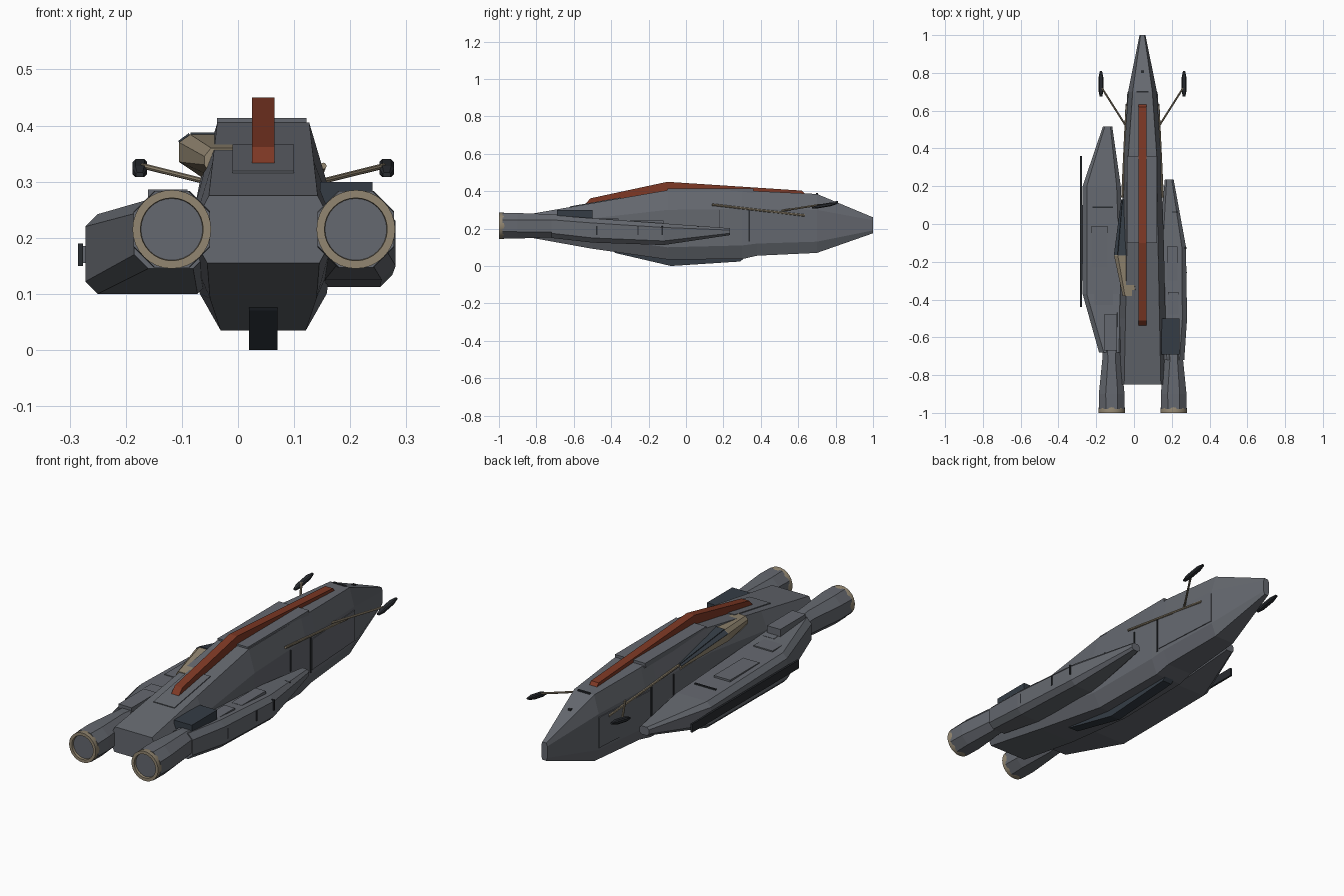
import bpy, bmesh, math
from mathutils import Vector

cube = bpy.data.objects.get("Cube")
if cube:
    bpy.data.objects.remove(cube, do_unlink=True)

AXIS = 0.045  # centre line of the hull


def material(name, r, g, b):
    m = bpy.data.materials.new(name)
    m.use_nodes = True
    m.diffuse_color = (r, g, b, 1)
    bsdf = m.node_tree.nodes["Principled BSDF"]
    bsdf.inputs["Base Color"].default_value = (r, g, b, 1)
    bsdf.inputs["Roughness"].default_value = 0.7
    return m


GREY = material("hull grey", 0.13, 0.14, 0.16)
NAVY = material("dark navy", 0.035, 0.046, 0.06)
BLACK = material("near black", 0.022, 0.025, 0.03)
TAN = material("warm tan", 0.29, 0.24, 0.165)
RED = material("rust red", 0.21, 0.04, 0.018)


def finish(name, bm, *mats):
    bmesh.ops.recalc_face_normals(bm, faces=bm.faces)
    me = bpy.data.meshes.new(name)
    bm.to_mesh(me)
    bm.free()
    for m in mats:
        me.materials.append(m)
    ob = bpy.data.objects.new(name, me)
    bpy.context.collection.objects.link(ob)
    return ob


def loft(name, rings, *mats):
    """Skin a list of equal point rings and cap both ends."""
    bm = bmesh.new()
    loops = [[bm.verts.new(p) for p in ring] for ring in rings]
    n = len(loops[0])
    for a, b in zip(loops, loops[1:]):
        for i in range(n):
            j = (i + 1) % n
            bm.faces.new((a[i], a[j], b[j], b[i]))
    bm.faces.new(loops[0])
    bm.faces.new(loops[-1])
    return finish(name, bm, *mats)


def section(y, x0, x1, it, ib, zb, zl, zu, zt):
    """Eight-sided section: sides x0..x1, top and bottom inset by it and ib."""
    return [(x0, y, zl), (x0, y, zu), (x0 + it, y, zt), (x1 - it, y, zt),
            (x1, y, zu), (x1, y, zl), (x1 - ib, y, zb), (x0 + ib, y, zb)]


def chamfered(y, x0, x1, zb, zt, c):
    return section(y, x0, x1, c, c, zb, zb + c, zt - c, zt)


def box(name, mat, x0, x1, y0, y1, z0, z1):
    rings = [[(x0, y, z0), (x1, y, z0), (x1, y, z1), (x0, y, z1)] for y in (y0, y1)]
    return loft(name, rings, mat)


def slab(name, mat, profile, x0, x1):
    """Side profile of (y, z) points given a width."""
    return loft(name, [[(x, y, z) for y, z in profile] for x in (x0, x1)], mat)


def plate(name, mat, corners, outward, thick=0.004):
    """Thin panel lying on a face, raised along its normal."""
    c = [Vector(p) for p in corners]
    n = (c[1] - c[0]).cross(c[2] - c[0]).normalized()
    if n.dot(Vector(outward)) < 0:
        n = -n
    return loft(name, [[p - n * thick for p in c], [p + n * thick for p in c]], mat)


def rod(name, mat, a, b, r, sides=8):
    a, b = Vector(a), Vector(b)
    q = (b - a).to_track_quat("Z", "Y")
    circle = [q @ Vector((r * math.cos(t), r * math.sin(t), 0))
              for t in (math.tau * i / sides for i in range(sides))]
    return loft(name, [[a + p for p in circle], [b + p for p in circle]], mat)


# Main hull: y, half width, top half width, bottom half width, heights
STATIONS = [
    (-0.85, 0.125, 0.097, 0.1, 0.155, 0.2, 0.22, 0.275),
    (-0.5, 0.122, 0.09, 0.095, 0.092, 0.155, 0.255, 0.336),
    (-0.1, 0.113, 0.082, 0.076, 0.035, 0.1, 0.3, 0.405),
    (0.3, 0.1, 0.076, 0.07, 0.037, 0.11, 0.305, 0.402),
    (0.38, 0.096, 0.074, 0.068, 0.055, 0.12, 0.305, 0.4),
    (0.7, 0.076, 0.052, 0.052, 0.07, 0.13, 0.3, 0.385),
    (1.0, 0.016, 0.01, 0.01, 0.175, 0.19, 0.245, 0.26),
]
loft("main_hull", [section(y, AXIS - w, AXIS + w, w - t, w - b, zb, zl, zu, zt)
                   for y, w, t, b, zb, zl, zu, zt in STATIONS], GREY)

# Dorsal spine and ventral keel
slab("dorsal_spine", RED, [(-0.55, 0.32), (-0.51, 0.362), (-0.1, 0.45), (0.62, 0.403),
                           (0.64, 0.38), (-0.1, 0.39)], 0.025, 0.065)
slab("ventral_keel", NAVY, [(-0.4, 0.09), (-0.38, 0.07), (-0.08, 0), (0.29, 0.024),
                            (0.32, 0.05), (-0.08, 0.06)], 0.02, 0.07)

# Top deck panels
box("top_deck", GREY, -0.037, 0.122, -0.1, 0.36, 0.39, 0.413)
plate("aft_deck_panel", GREY, [(-0.01, -0.62, 0.315), (0.1, -0.62, 0.315),
                               (0.1, -0.35, 0.362), (-0.01, -0.35, 0.362)], (0, 0, 1))
box("nose_slot", BLACK, 0.012, 0.078, 0.695, 0.705, 0.37, 0.389)
box("nose_sensor", BLACK, 0.038, 0.052, 0.8, 0.812, 0.33, 0.347)

# Port modules: left and right are mirrored about the hull axis
for side, label in ((1, "left"), (-1, "right")):
    def at(dx, y, z):
        return (AXIS + side * dx, y, z)

    out = (side, 0, 0)
    plate(label + "_side_door", GREY, [at(0.097, 0.35, 0.14), at(0.076, 0.7, 0.14),
                                       at(0.076, 0.7, 0.285), at(0.097, 0.35, 0.285)], out)
    plate(label + "_door_groove", BLACK, [at(0.0985, 0.335, 0.13), at(0.098, 0.343, 0.13),
                                          at(0.098, 0.343, 0.3), at(0.0985, 0.335, 0.3)], out)
    plate(label + "_mid_groove", BLACK, [at(0.104, 0.178, 0.2), at(0.104, 0.183, 0.2),
                                         at(0.104, 0.183, 0.3), at(0.104, 0.178, 0.3)], out)
    rod(label + "_side_rail", TAN, at(0.107, 0.14, 0.328), at(0.084, 0.635, 0.27), 0.006)
    rod(label + "_antenna_arm", TAN, at(0.082, 0.51, 0.295), at(0.215, 0.72, 0.328), 0.005)
    pad = []
    for y, z, w, h in ((0.675, 0.312, 0.007, 0.004), (0.705, 0.318, 0.013, 0.01),
                       (0.775, 0.33, 0.013, 0.01), (0.81, 0.336, 0.006, 0.004)):
        x = AXIS + side * 0.22
        pad.append(chamfered(y, x - w, x + w, z - h, z + h, h * 0.5))
    loft(label + "_antenna_pad", pad, BLACK)

# Side pods of unequal length
loft("left_pod", [chamfered(0.235, 0.163, 0.21, 0.165, 0.202, 0.01),
                  chamfered(-0.12, 0.13, 0.275, 0.112, 0.228, 0.022),
                  chamfered(-0.5, 0.13, 0.281, 0.125, 0.255, 0.025),
                  chamfered(-0.72, 0.15, 0.266, 0.15, 0.272, 0.025)], GREY)
loft("right_pod", [chamfered(0.515, -0.165, -0.115, 0.16, 0.2, 0.01),
                   chamfered(0.2, -0.272, -0.07, 0.103, 0.228, 0.022),
                   chamfered(-0.37, -0.272, -0.05, 0.1, 0.242, 0.022),
                   chamfered(-0.68, -0.185, -0.055, 0.145, 0.268, 0.025)], GREY)
box("right_pod_blade", BLACK, -0.285, -0.276, -0.44, 0.36, 0.15, 0.19)
box("right_blade_mount", GREY, -0.279, -0.26, -0.3, 0.1, 0.155, 0.185)
box("right_pod_vent", GREY, -0.16, -0.09, -0.67, -0.48, 0.23, 0.286)
box("left_pod_hatch", NAVY, 0.146, 0.24, -0.69, -0.5, 0.24, 0.299)
box("right_pod_slot", BLACK, -0.22, -0.11, 0.086, 0.092, 0.22, 0.237)

# Raised pod panels
for i, (x0, x1, y0, y1, z) in enumerate([(-0.225, -0.14, -0.23, -0.01, 0.239),
                                         (-0.21, -0.11, -0.45, -0.35, 0.244),
                                         (0.175, 0.23, -0.3, -0.12, 0.239),
                                         (0.18, 0.235, -0.48, -0.36, 0.251)]):
    box("pod_panel_%d" % (i + 1), GREY, x0, x1, y0, y1, z - 0.015, z + 0.003)
for i, y in enumerate((-0.48, -0.26, -0.13, 0.06)):
    x = 0.281 if y < -0.12 else 0.23
    box("left_pod_rib_%d" % (i + 1), BLACK, x - 0.03, x, y, y + 0.006, 0.165, 0.215)

# Engines: faceted nacelle with a round nozzle
for cx, label in ((0.21, "left"), (-0.118, "right")):
    rings = [chamfered(y, cx - w, cx + w, 0.215 - h, 0.215 + h, c)
             for y, w, h, c in ((-0.98, 0.068, 0.068, 0.038), (-0.9, 0.068, 0.068, 0.036),
                                (-0.72, 0.05, 0.062, 0.03), (-0.45, 0.05, 0.035, 0.02))]
    loft(label + "_nacelle", rings, GREY)

    bm = bmesh.new()
    pts = [bm.verts.new((cx + r, y, 0.215)) for r, y in
           ((0.066, -0.965), (0.07, -0.975), (0.07, -1), (0.056, -1), (0.055, -0.988), (0, -0.988))]
    edges = [bm.edges.new(pair) for pair in zip(pts, pts[1:])]
    bmesh.ops.spin(bm, geom=pts + edges, cent=(cx, 0, 0.215), axis=(0, 1, 0),
                   angle=math.tau, steps=32)
    bmesh.ops.remove_doubles(bm, verts=bm.verts, dist=0.0001)
    for f in bm.faces:
        c = f.calc_center_median()
        f.material_index = int(math.hypot(c.x - cx, c.z - 0.215) < 0.05)
    nozzle = finish(label + "_nozzle", bm, TAN, GREY)
    bpy.ops.object.select_all(action="DESELECT")
    nozzle.select_set(True)
    bpy.context.view_layer.objects.active = nozzle
    bpy.ops.object.shade_smooth_by_angle(angle=math.radians(30))

# Offset cockpit with a wedge of glass ahead of it
loft("cockpit_body", [section(-0.38, -0.06, 0.02, 0.012, 0.012, 0.31, 0.33, 0.345, 0.36),
                      section(-0.17, -0.105, 0.01, 0.02, 0.04, 0.308, 0.335, 0.37, 0.384),
                      section(0.13, -0.066, 0, 0.006, 0.006, 0.3, 0.31, 0.318, 0.324)], TAN)
plate("cockpit_windscreen", NAVY, [(-0.085, -0.168, 0.384), (-0.012, -0.168, 0.384),
                                   (-0.012, 0.13, 0.325), (-0.06, 0.13, 0.325)], (0, 0, 1))
plate("cockpit_side_glass", NAVY, [(-0.105, -0.165, 0.37), (-0.086, -0.165, 0.384),
                                   (-0.06, 0.13, 0.325), (-0.066, 0.13, 0.318)], (-1, 0, 1), 0.003)
